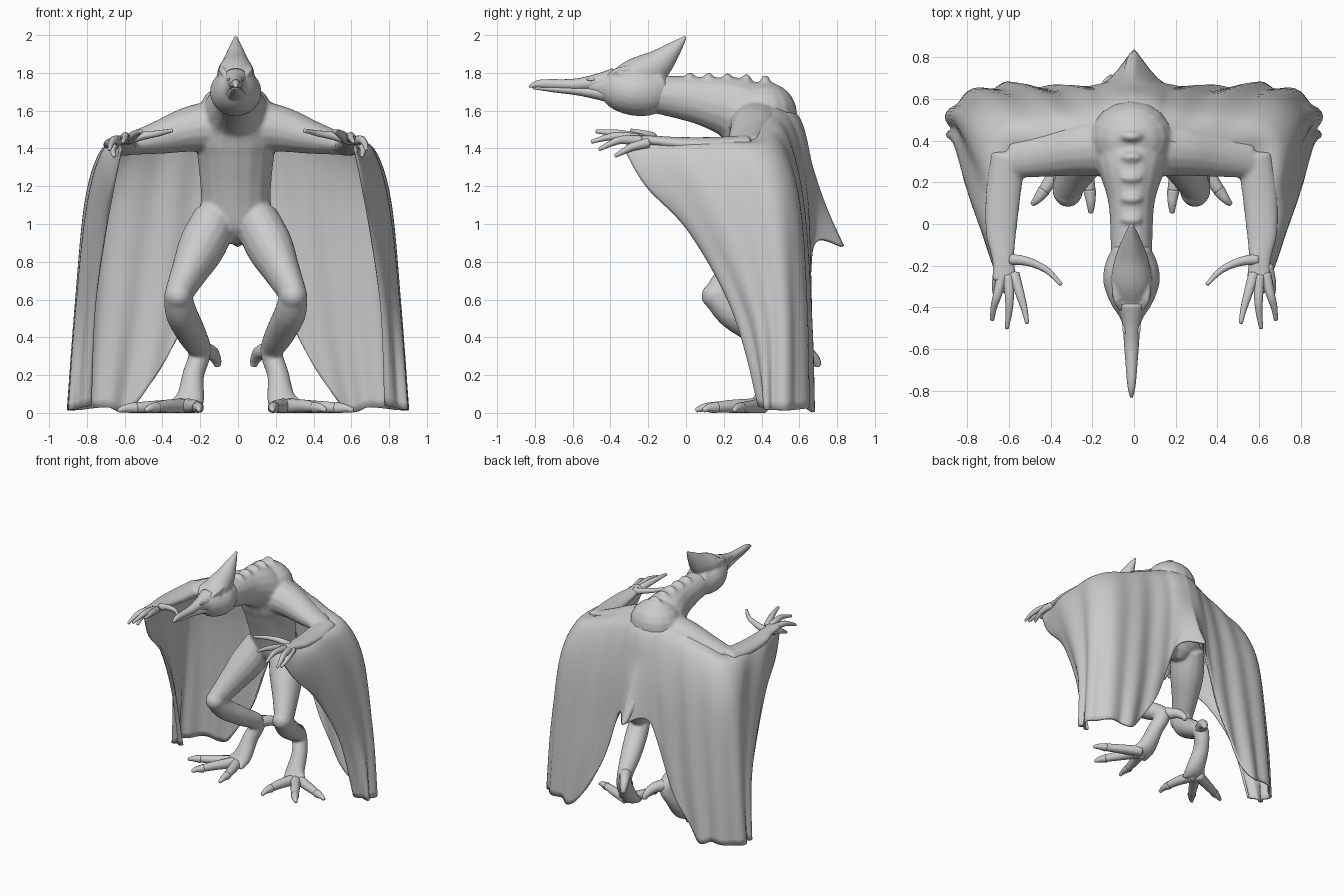
import bpy
import bmesh
import math
from mathutils import Vector, Matrix

cube = bpy.data.objects.get("Cube")
if cube:
    bpy.data.objects.remove(cube, do_unlink=True)

grey = bpy.data.materials.new("pale grey skin")
grey.use_nodes = True
tone = (0.6, 0.6, 0.6, 1)
grey.diffuse_color = tone
grey.node_tree.nodes["Principled BSDF"].inputs["Base Color"].default_value = tone

RIGHT = Vector((1, 0, 0))
BACK = Vector((0, 1, 0))
UP = Vector((0, 0, 1))
BODY_SHIFT = -0.012


def spline(points, steps):
    """Smooth curve through tuples of any length."""
    ends = [points[0]] + list(points) + [points[-1]]
    result = []
    for i in range(1, len(ends) - 2):
        p, q, r, s = ends[i - 1:i + 3]
        for k in range(steps):
            t = k / steps
            result.append(tuple(
                b + t / 2 * (c - a + t * (2 * a - 5 * b + 4 * c - d + t * (3 * (b - c) + d - a)))
                for a, b, c, d in zip(p, q, r, s)))
    result.append(tuple(points[-1]))
    return result


def loft(bm, points, side=RIGHT, flip=1, steps=5, sides=16):
    """Skin oval rings (x, y, z, half width, half depth) along a path."""
    path = spline(points, steps)
    centres = [Vector((flip * p[0], p[1], p[2])) for p in path]
    rings = []
    for i, (c, p) in enumerate(zip(centres, path)):
        along = (centres[min(i + 1, len(path) - 1)] - centres[max(i - 1, 0)]).normalized()
        across = (side - along * side.dot(along)).normalized()
        depth = along.cross(across)
        ring = []
        for k in range(sides):
            a = math.tau * k / sides
            ring.append(bm.verts.new(c + across * p[3] * math.cos(a) + depth * p[4] * math.sin(a)))
        rings.append(ring)
    for low, high in zip(rings, rings[1:]):
        for k in range(sides):
            n = (k + 1) % sides
            bm.faces.new((low[k], low[n], high[n], high[k]))
    # rounded ends
    for ring, centre, before, p in ((rings[0], centres[0], centres[1], path[0]),
                                    (rings[-1], centres[-1], centres[-2], path[-1])):
        out = (centre - before).normalized() * min(p[3], p[4]) * 0.5
        tip = bm.verts.new(centre + out)
        for k in range(sides):
            bm.faces.new((ring[k], ring[(k + 1) % sides], tip))


def ball(bm, centre, size):
    bmesh.ops.create_uvsphere(bm, u_segments=16, v_segments=10, radius=1,
                              matrix=Matrix.Translation(centre) @ Matrix.Diagonal((*size, 1)))


def tapered(points, start, end):
    """Add radii that shrink evenly to a list of path points."""
    last = len(points) - 1
    radii = [start + (end - start) * i / last for i in range(last + 1)]
    return [(*p, r, r) for p, r in zip(points, radii)]


def finish(name, bm, shift=0):
    bmesh.ops.recalc_face_normals(bm, faces=bm.faces)
    for face in bm.faces:
        face.smooth = True
    mesh = bpy.data.meshes.new(name)
    bm.to_mesh(mesh)
    bm.free()
    mesh.materials.append(grey)
    obj = bpy.data.objects.new(name, mesh)
    obj.location.x = shift
    bpy.context.collection.objects.link(obj)
    return obj


def blend(obj, voxel, rounds):
    """Melt overlapping forms into one skin."""
    mod = obj.modifiers.new("melt", 'REMESH')
    mod.mode = 'VOXEL'
    mod.voxel_size = voxel
    mod.use_smooth_shade = True
    soft = obj.modifiers.new("soften", 'SMOOTH')
    soft.iterations = rounds


# Torso and neck, with limbs melted in
body = bmesh.new()
loft(body, [(0, .52, .92, .09, .07), (0, .5, 1, .19, .13), (0, .47, 1.15, .185, .15),
            (0, .44, 1.33, .2, .185), (0, .39, 1.49, .22, .2), (0, .28, 1.6, .17, .175),
            (0, .12, 1.645, .115, .135), (0, -.03, 1.67, .102, .114), (0, -.18, 1.69, .1, .1)])
# Hunched upper back
ball(body, (0, .41, 1.58), (.2, .18, .175))
# Tail
loft(body, tapered([(0, .55, 1.25), (0, .65, 1.1), (0, .74, .99), (0, .815, .89)], .08, .016))
# Spine ridges
for i in range(5):
    ball(body, (0, .02 + i * .1, 1.762 - .001 * i * i), (.055, .028, .042))

for s in (-1, 1):
    # Thigh, shin and instep
    loft(body, [(.11, .48, 1.02, .12, .14), (.18, .39, .88, .125, .135), (.25, .28, .74, .095, .11),
                (.305, .18, .63, .072, .085)], flip=s)
    ball(body, (s * .305, .165, .62), (.075, .085, .075))
    loft(body, [(.305, .17, .61, .075, .075), (.285, .25, .52, .085, .08), (.23, .41, .41, .078, .072),
                (.19, .54, .32, .06, .062), (.225, .5, .2, .058, .062), (.24, .42, .08, .075, .055),
                (.27, .36, .035, .095, .032)], flip=s)
    # Upper arm, forearm and palm
    loft(body, [(.1, .38, 1.52, .16, .14), (.25, .36, 1.5, .13, .12), (.4, .335, 1.46, .11, .09),
                (.57, .31, 1.42, .09, .055)], side=BACK, flip=s)
    loft(body, [(.59, .33, 1.415, .085, .055), (.615, .14, 1.415, .085, .046), (.625, -.04, 1.425, .075, .036),
                (.615, -.17, 1.44, .055, .028), (.61, -.27, 1.445, .062, .024)], flip=s)
body = finish("body", body, BODY_SHIFT)
blend(body, .011, 5)

# Skull with swept back crest
head = bmesh.new()
loft(head, [(0, -.52, 1.735, .034, .036), (0, -.45, 1.73, .055, .062), (0, -.38, 1.72, .1, .105),
            (0, -.28, 1.7, .135, .125), (0, -.19, 1.705, .125, .125), (0, -.11, 1.74, .085, .09)], sides=24)
loft(head, [(0, -.38, 1.745, .065, .06), (0, -.28, 1.79, .098, .082), (0, -.17, 1.83, .08, .085),
            (0, -.08, 1.91, .045, .05), (0, .0, 1.993, .008, .008)], sides=24)
for s in (-1, 1):
    # Brow and eye
    loft(head, [(s * .052, -.41, 1.785, .01, .01), (s * .072, -.36, 1.815, .018, .014),
                (s * .08, -.29, 1.825, .012, .012)])
    ball(head, (s * .08, -.34, 1.795), (.016, .024, .014))
head = finish("head", head, BODY_SHIFT)
blend(head, .008, 5)

# Beak halves, meeting in a mouth line
upper = bmesh.new()
loft(upper, [(0, -.83, 1.727, .007, .006), (0, -.77, 1.742, .02, .022), (0, -.6, 1.738, .034, .03),
             (0, -.48, 1.75, .044, .042), (0, -.38, 1.765, .07, .06)])
for s in (-1, 1):
    ball(upper, (s * .034, -.5, 1.765), (.01, .028, .008))
finish("upper_beak", upper, BODY_SHIFT)
lower = bmesh.new()
loft(lower, [(0, -.81, 1.72, .008, .006), (0, -.7, 1.714, .022, .017), (0, -.55, 1.703, .034, .026),
             (0, -.37, 1.68, .06, .045)])
finish("lower_beak", lower, BODY_SHIFT)

# Hands and feet
fingers = [((.59, -.17, 1.445), (.51, -.18, 1.465), (.42, -.22, 1.48), (.35, -.29, 1.495)),
           ((.575, -.24, 1.45), (.545, -.34, 1.475), (.525, -.41, 1.485), (.512, -.475, 1.49)),
           ((.6, -.25, 1.45), (.597, -.36, 1.465), (.6, -.43, 1.455), (.61, -.5, 1.435)),
           ((.63, -.24, 1.44), (.655, -.34, 1.445), (.672, -.4, 1.425), (.68, -.46, 1.395)),
           ((.64, -.2, 1.43), (.66, -.28, 1.41), (.662, -.33, 1.385), (.655, -.375, 1.36))]
toes = [((.26, .38, .035), (.22, .25, .035), (.2, .16, .03)),
        ((.28, .37, .035), (.36, .25, .035), (.42, .16, .03)),
        ((.28, .4, .035), (.42, .34, .03), (.53, .29, .028))]
claws = [((.2, .16, .028), (.195, .1, .028), (.195, .055, .014)),
         ((.42, .16, .028), (.45, .12, .026), (.475, .095, .014)),
         ((.53, .29, .026), (.58, .27, .024), (.62, .255, .014))]
for s, label in ((-1, "right"), (1, "left")):
    hand = bmesh.new()
    for path in fingers:
        loft(hand, tapered(path, .028, .01), side=UP, flip=s, sides=10)
    finish(label + "_fingers", hand)
    foot = bmesh.new()
    for path in toes:
        loft(foot, tapered(path, .042, .028), side=UP, flip=s, sides=12)
    for path in claws:
        loft(foot, tapered(path, .032, .012), side=UP, flip=s, sides=10)
    # Heel spur
    loft(foot, tapered([(.18, .55, .33), (.13, .63, .32), (.105, .68, .285), (.095, .7, .25)], .048, .018),
         flip=s, sides=12)
    # Flat soles
    for v in foot.verts:
        v.co.z = max(v.co.z, 0)
    finish(label + "_toes", foot, BODY_SHIFT)

# Wing membrane: hanging lines from the wrist round the elbow to the spine
ribs = [((.62, -.33, 1.4), (.66, -.21, 1.2), (.7, .02, .96), (.755, .25, .545), (.78, .4, .04)),
        ((.62, -.12, 1.435), (.71, -.06, 1.34), (.78, .12, 1.03), (.83, .34, .5), (.865, .42, .02)),
        ((.61, .12, 1.435), (.71, .17, 1.39), (.79, .33, 1.12), (.85, .45, .55), (.885, .46, .015)),
        ((.58, .33, 1.435), (.69, .43, 1.395), (.775, .53, 1.12), (.82, .57, .55), (.86, .575, .015)),
        ((.42, .35, 1.51), (.5, .5, 1.44), (.58, .6, 1.12), (.65, .64, .55), (.7, .65, .03)),
        ((.28, .37, 1.58), (.33, .52, 1.49), (.39, .61, 1.13), (.47, .65, .5), (.56, .66, .03)),
        ((.15, .4, 1.65), (.17, .55, 1.53), (.2, .63, 1.2), (.25, .65, .75), (.32, .65, .4)),
        ((.07, .42, 1.68), (.09, .58, 1.55), (.09, .65, 1.3), (.1, .68, 1.05), (.14, .67, .88)),
        ((0, .43, 1.7), (0, .595, 1.56), (0, .665, 1.3), (0, .74, 1.08), (0, .83, .88))]
ACROSS, DOWN = 8, 7
columns = [spline(rib, DOWN) for rib in ribs]
rows = [spline(row, ACROSS) for row in zip(*columns)]
wing = bmesh.new()
grid = []
for j, row in enumerate(rows):
    drop = j / (len(rows) - 1)
    line = []
    for i, p in enumerate(row):
        u = i / ACROSS
        a, b = row[max(i - 1, 0)], row[min(i + 1, len(row) - 1)]
        out = Vector((b[1] - a[1], a[0] - b[0], 0)).normalized()
        fade = min(1, max(0, 6.5 - u))
        # Hanging folds deepen towards the hem
        fold = .015 * math.sin(math.tau * u * .9) * drop * fade
        line.append(wing.verts.new(Vector(p) + out * fold))
    grid.append(line)
for top, low in zip(grid, grid[1:]):
    for i in range(len(top) - 1):
        wing.faces.new((top[i], top[i + 1], low[i + 1], low[i]))
wing = finish("wing_membrane", wing)
wing.modifiers.new("other_side", 'MIRROR')
thick = wing.modifiers.new("thickness", 'SOLIDIFY')
thick.thickness = .016
thick.offset = 0
